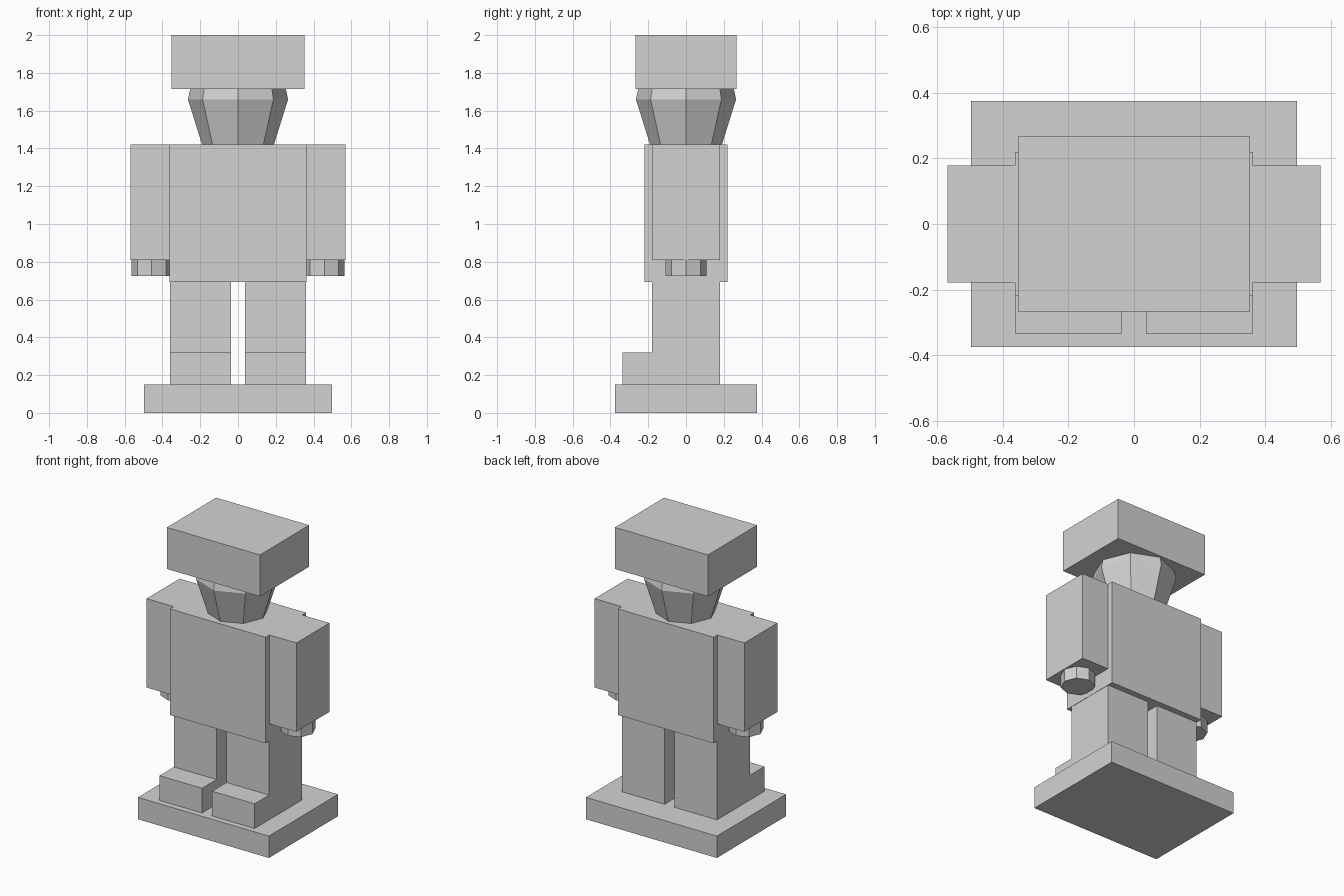
import bpy
import bmesh
from math import cos, sin, pi

default_cube = bpy.data.objects.get("Cube")
if default_cube:
    bpy.data.objects.remove(default_cube, do_unlink=True)

GREY = (0.65, 0.65, 0.65, 1.0)
grey = bpy.data.materials.new("plain_grey")
grey.use_nodes = True
grey.diffuse_color = GREY
grey.node_tree.nodes["Principled BSDF"].inputs["Base Color"].default_value = GREY


def add_part(name, bm):
    """Turn a bmesh into a flat-shaded grey object."""
    bmesh.ops.recalc_face_normals(bm, faces=bm.faces)
    mesh = bpy.data.meshes.new(name)
    bm.to_mesh(mesh)
    bm.free()
    mesh.materials.append(grey)
    obj = bpy.data.objects.new(name, mesh)
    bpy.context.collection.objects.link(obj)
    return obj


def box(name, x, y, z):
    """Box between (min, max) pairs on each axis."""
    bm = bmesh.new()
    bmesh.ops.create_cube(bm, size=1)
    for v in bm.verts:
        v.co = [lo + (hi - lo) * (c + 0.5)
                for c, (lo, hi) in zip(v.co, (x, y, z))]
    return add_part(name, bm)


def octagon_stack(name, centre_x, profile):
    """Eight-sided solid through (radius, height) rings."""
    bm = bmesh.new()
    rings = [[bm.verts.new((centre_x + r * cos(i * pi / 4), r * sin(i * pi / 4), z))
              for i in range(8)] for r, z in profile]
    for low, high in zip(rings, rings[1:]):
        for i in range(8):
            j = (i + 1) % 8
            bm.faces.new((low[i], low[j], high[j], high[i]))
    bm.faces.new(rings[0])
    bm.faces.new(rings[-1])
    return add_part(name, bm)


def side_profile(name, x, points):
    """Extrude a (y, z) outline along x."""
    bm = bmesh.new()
    face = bm.faces.new([bm.verts.new((x[0], y, z)) for y, z in points])
    new = bmesh.ops.extrude_face_region(bm, geom=[face])["geom"]
    verts = [g for g in new if isinstance(g, bmesh.types.BMVert)]
    bmesh.ops.translate(bm, verts=verts, vec=(x[1] - x[0], 0, 0))
    return add_part(name, bm)


# Base, torso, head and hat
box("base", (-0.497, 0.497), (-0.375, 0.375), (0, 0.15))
box("torso", (-0.363, 0.363), (-0.22, 0.22), (0.692, 1.42))
octagon_stack("head", 0, [(0.19, 1.42), (0.265, 1.66), (0.25, 1.73)])
box("hat", (-0.353, 0.353), (-0.267, 0.267), (1.715, 2.0))

# Paired limbs; each leg and its foot share one L-shaped outline
leg_outline = [(-0.335, 0.15), (0.179, 0.15), (0.179, 0.692),
               (-0.179, 0.692), (-0.179, 0.32), (-0.335, 0.32)]
for side, s in (("left", 1), ("right", -1)):
    side_profile(side + "_leg", (s * 0.038, s * 0.361), leg_outline)
    box(side + "_arm", sorted((s * 0.363, s * 0.569)), (-0.179, 0.179), (0.81, 1.42))
    octagon_stack(side + "_hand", s * 0.457, [(0.108, 0.725), (0.108, 0.83)])
